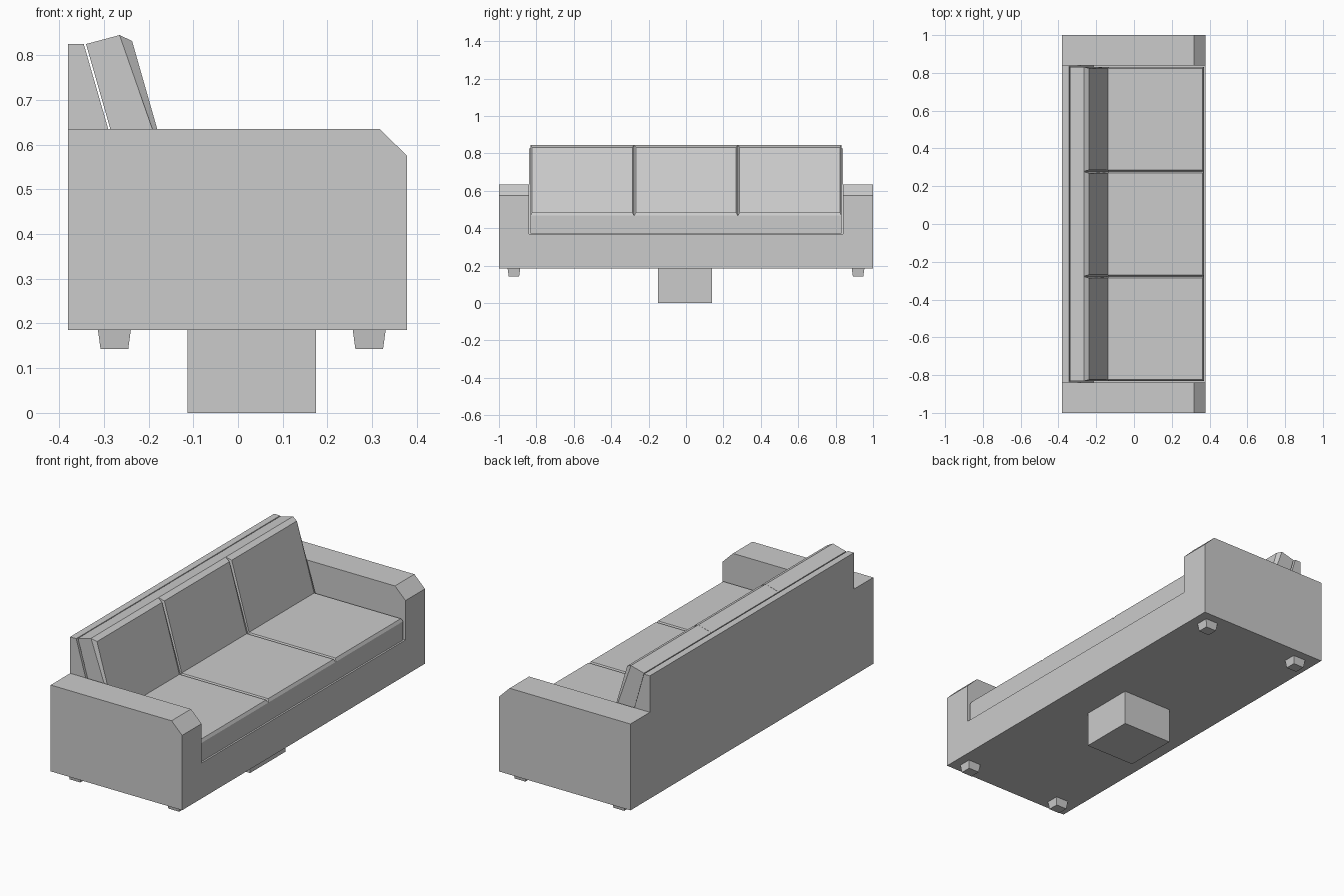
import bpy, bmesh

if "Cube" in bpy.data.objects:
    bpy.data.objects.remove(bpy.data.objects["Cube"])


def make(name, rings):
    """Closed solid skinned through matching rings of points."""
    bm = bmesh.new()
    loops = [[bm.verts.new(p) for p in ring] for ring in rings]
    n = len(loops[0])
    for a, b in zip(loops, loops[1:]):
        for i in range(n):
            j = (i + 1) % n
            bm.faces.new((a[i], a[j], b[j], b[i]))
    bm.faces.new(loops[0])
    bm.faces.new(loops[-1])
    bmesh.ops.remove_doubles(bm, verts=bm.verts, dist=1e-5)
    bmesh.ops.recalc_face_normals(bm, faces=bm.faces)
    mesh = bpy.data.meshes.new(name)
    bm.to_mesh(mesh)
    bm.free()
    ob = bpy.data.objects.new(name, mesh)
    bpy.context.collection.objects.link(ob)
    return ob


def prism(name, profile, y0, y1):
    """Extrude an xz profile along y."""
    return make(name, [[(x, y, z) for x, z in profile] for y in (y0, y1)])


def rect(x0, x1, y0, y1, z):
    return [(x0, y0, z), (x1, y0, z), (x1, y1, z), (x0, y1, z)]


# Arms with a chamfered front top edge
arm = [(-0.38, 0.185), (0.378, 0.185), (0.378, 0.575), (0.317, 0.635), (-0.38, 0.635)]
for side, y0, y1 in (("left", -1, -0.84), ("right", 0.84, 1)):
    prism(side + "_arm", arm, y0, y1)

# Base frame and sloping backrest in one profile
prism("frame_and_backrest",
      [(-0.38, 0.185), (0.378, 0.185), (0.378, 0.37), (-0.214, 0.37),
       (-0.345, 0.825), (-0.38, 0.825)], -0.84, 0.84)

# Seat and back cushions
W = 0.277
for i, yc in enumerate((-0.555, 0, 0.555)):
    a, b = yc - W, yc + W
    c = 0.008
    make(f"seat_cushion_{i + 1}", [
        rect(-0.20, 0.37, a, b, 0.371),
        rect(-0.20, 0.37, a, b, 0.468),
        rect(-0.20, 0.37 - c, a + c, b - c, 0.483)])

    # Front panel of the back cushion is inset, leaving chamfered edges
    back, ridge = (-0.340, 0.825), (-0.265, 0.845)
    low, root = (-0.133, 0.468), (-0.238, 0.468)

    def bar(p, q, inset=0):
        return [(p[0], a + inset, p[1]), (p[0], b - inset, p[1]),
                (q[0], b - inset, q[1]), (q[0], a + inset, q[1])]
    make(f"back_cushion_{i + 1}", [
        bar(root, back), bar(low, ridge),
        bar((-0.137, 0.482), (-0.237, 0.832), 0.009)])

# Tapered feet
for fx in (-0.2765, 0.2935):
    for fy in (-0.92, 0.92):
        make("foot", [rect(fx - u, fx + u, fy - v, fy + v, z)
                      for u, v, z in ((0.031, 0.028, 0.143), (0.037, 0.034, 0.187))])

# Central support block
make("support_block", [rect(-0.113, 0.175, -0.15, 0.14, z) for z in (0, 0.187)])
